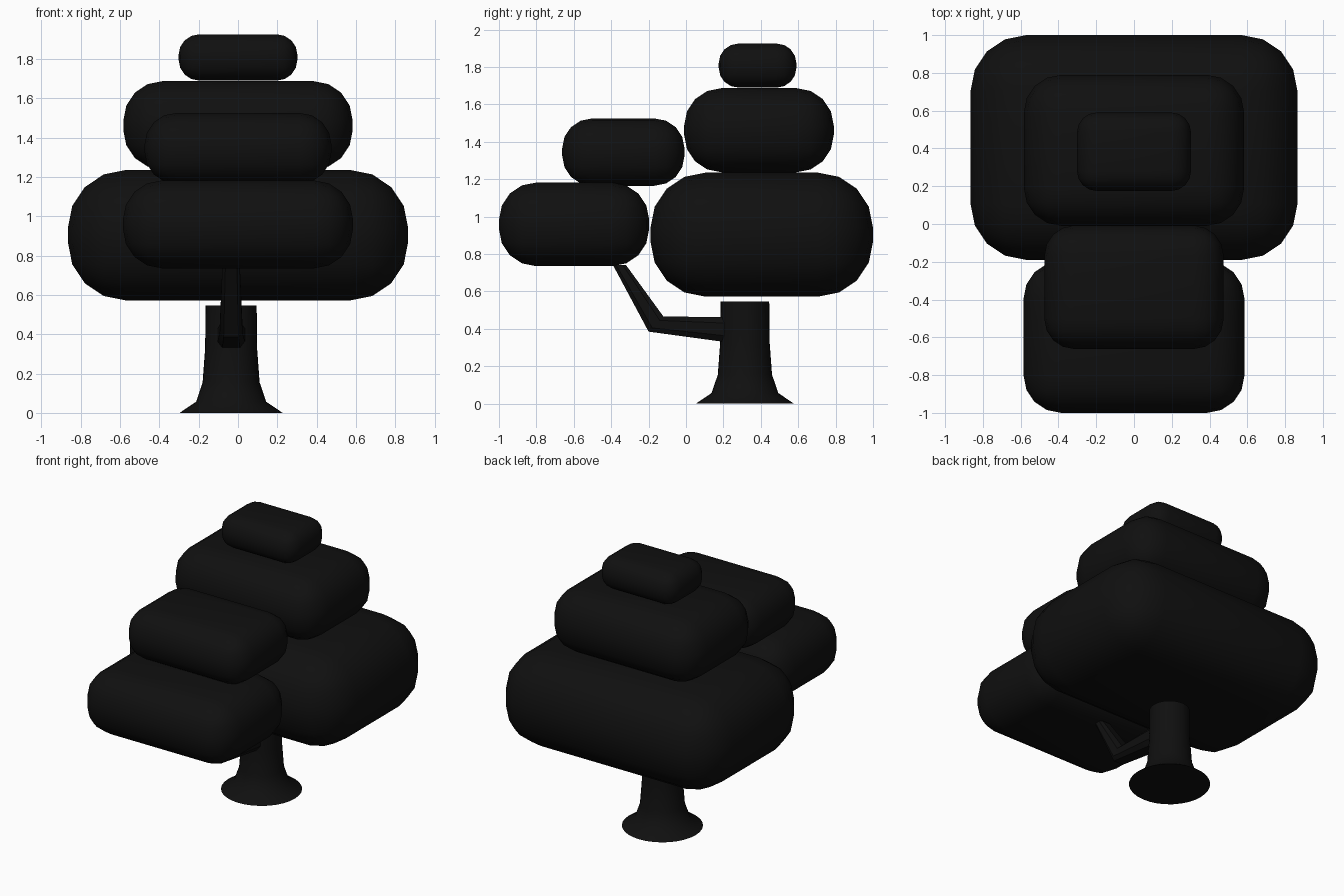
import bpy, bmesh, math
from mathutils import Vector

if "Cube" in bpy.data.objects:
    bpy.data.objects.remove(bpy.data.objects["Cube"])

dark = bpy.data.materials.new("near_black")
dark.diffuse_color = (0.005, 0.005, 0.005, 1)
dark.use_nodes = True
dark.node_tree.nodes["Principled BSDF"].inputs["Base Color"].default_value = dark.diffuse_color


def finish(name, bm, angle):
    bmesh.ops.recalc_face_normals(bm, faces=bm.faces)
    mesh = bpy.data.meshes.new(name)
    bm.to_mesh(mesh)
    bm.free()
    mesh.materials.append(dark)
    ob = bpy.data.objects.new(name, mesh)
    bpy.context.collection.objects.link(ob)
    bpy.ops.object.select_all(action='DESELECT')
    bpy.context.view_layer.objects.active = ob
    ob.select_set(True)
    bpy.ops.object.shade_smooth_by_angle(angle=math.radians(angle))
    return ob


def skin(bm, rings):
    """Bridge matching rings of points and cap both ends."""
    rows = [[bm.verts.new(p) for p in ring] for ring in rings]
    n = len(rows[0])
    for a, b in zip(rows, rows[1:]):
        for i in range(n):
            j = (i + 1) % n
            bm.faces.new((a[i], a[j], b[j], b[i]))
    bm.faces.new(rows[0])
    bm.faces.new(rows[-1])


# Leaf pads: rounded boxes given by half width, y range and z range
def leaf_pad(name, hx, y0, y1, z0, z1):
    bm = bmesh.new()
    bmesh.ops.create_cube(bm, size=1)
    for v in bm.verts:
        v.co = Vector((v.co.x * 2 * hx,
                       (y0 + y1) / 2 + v.co.y * (y1 - y0),
                       (z0 + z1) / 2 + v.co.z * (z1 - z0)))
    bmesh.ops.bevel(bm, geom=bm.edges[:], offset=0.445 * (z1 - z0),
                    offset_type='OFFSET', segments=4, profile=0.5,
                    affect='EDGES', clamp_overlap=True)
    finish(name, bm, 40)


leaf_pad("main_foliage", 0.865, -0.19, 1.0, 0.572, 1.235)
leaf_pad("middle_foliage", 0.583, -0.01, 0.79, 1.237, 1.687)
leaf_pad("top_foliage", 0.302, 0.175, 0.59, 1.69, 1.925)
leaf_pad("branch_foliage_lower", 0.585, -1.0, -0.197, 0.735, 1.182)
leaf_pad("branch_foliage_upper", 0.475, -0.662, -0.008, 1.165, 1.525)

# Trunk: flared round column
CX, CY = -0.035, 0.315
bm = bmesh.new()
profile = [(0.262, 0), (0.178, 0.057), (0.145, 0.155), (0.132, 0.33), (0.13, 0.545)]
skin(bm, [[(CX + r * math.cos(k * math.tau / 32), CY + r * math.sin(k * math.tau / 32), z)
           for k in range(32)] for r, z in profile])
finish("trunk", bm, 40)

# Branch: bent, tapering limb; each station has a lower and an upper edge point
stations = [((0.22, 0.328), (0.22, 0.464), 0.07),
            ((-0.2, 0.385), (-0.12, 0.465), 0.058),
            ((-0.39, 0.74), (-0.32, 0.74), 0.045)]
outline = [(-1, -0.5), (-0.65, -1), (0.65, -1), (1, -0.5),
           (1, 0.5), (0.65, 1), (-0.65, 1), (-1, 0.5)]
rings = []
for low, high, half in stations:
    low, high = Vector(low), Vector(high)
    ring = []
    for u, v in outline:
        p = low.lerp(high, (v + 1) / 2)
        ring.append((CX + u * half, p.x, p.y))
    rings.append(ring)
bm = bmesh.new()
skin(bm, rings)
finish("branch", bm, 35)
